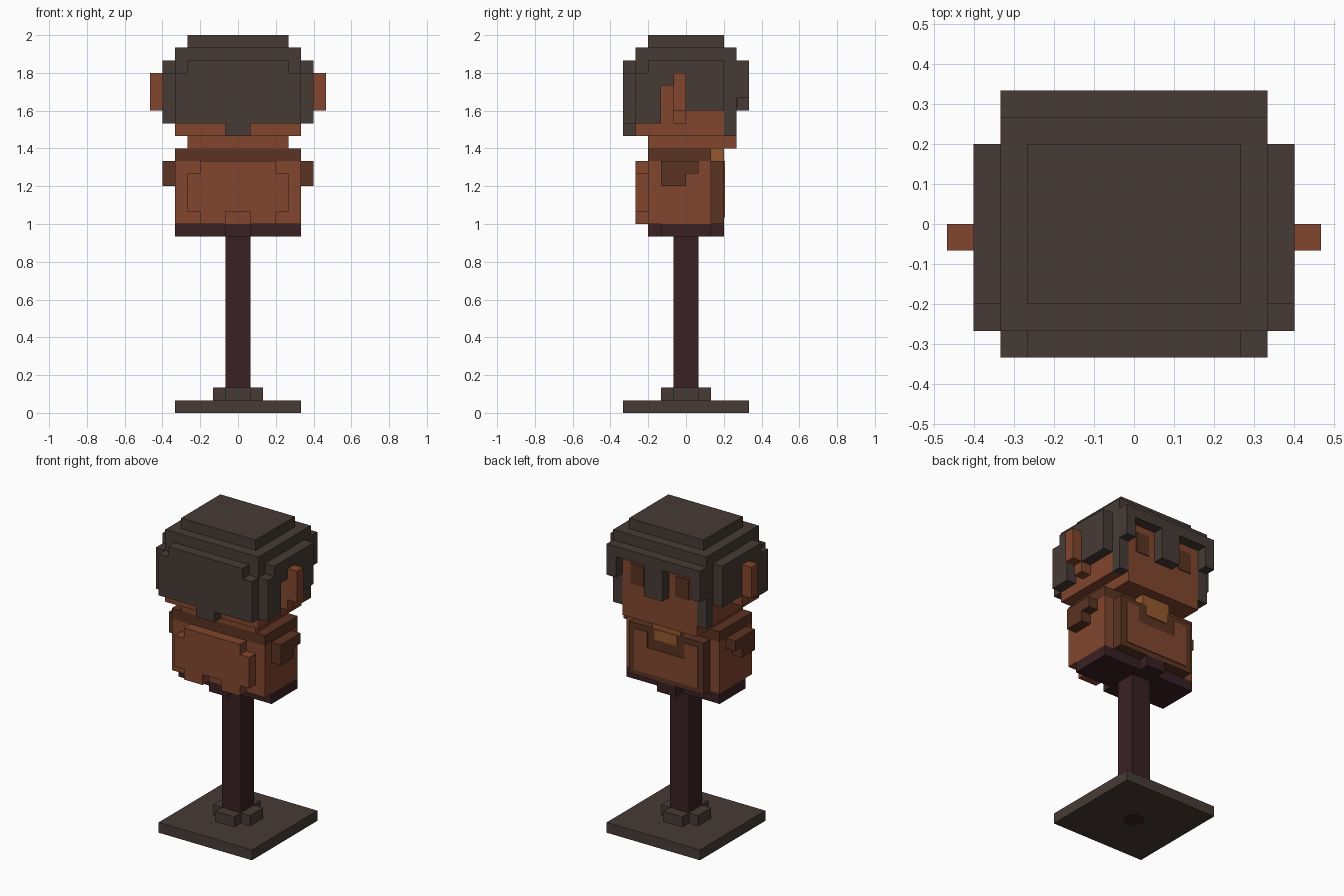
import bpy, bmesh, math
from mathutils import Matrix, Vector

if "Cube" in bpy.data.objects:
    bpy.data.objects.remove(bpy.data.objects["Cube"])

U = 1 / 15  # size of one block


def linear(h):
    out = []
    for i in (0, 2, 4):
        c = int(h[i:i + 2], 16) / 255
        out.append(c / 12.92 if c <= 0.04045 else ((c + 0.055) / 1.055) ** 2.4)
    return (*out, 1)


def material(name, h):
    m = bpy.data.materials.new(name)
    m.use_nodes = True
    m.diffuse_color = linear(h)
    b = m.node_tree.nodes["Principled BSDF"]
    b.inputs["Base Color"].default_value = linear(h)
    b.inputs["Roughness"].default_value = 0.9
    return m


CHARCOAL = material("charcoal", "473B35")
BROWN = material("warm brown", "82462D")
DARK = material("dark brown", "5B3322")
MAROON = material("dark maroon", "3A2124")
TAN = material("light tan", "96592F")


def part(name, mat, boxes, mirror=False):
    """Boxes are (x0, x1, y0, y1, z0, z1) in block units."""
    bm = bmesh.new()
    if mirror:
        boxes = boxes + [(-b[1], -b[0], *b[2:]) for b in boxes]
    for x0, x1, y0, y1, z0, z1 in boxes:
        centre = Vector((x0 + x1, y0 + y1, z0 + z1)) * (U / 2)
        size = Matrix.Diagonal(((x1 - x0) * U, (y1 - y0) * U, (z1 - z0) * U, 1))
        bmesh.ops.create_cube(bm, size=1, matrix=Matrix.Translation(centre) @ size)
    me = bpy.data.meshes.new(name)
    bm.to_mesh(me)
    bm.free()
    me.materials.append(mat)
    ob = bpy.data.objects.new(name, me)
    bpy.context.collection.objects.link(ob)
    return ob


# Stand
part("base_plate", CHARCOAL, [(-5, 5, -5, 5, 0, 1)])
part("base_collar", CHARCOAL, [(-2, 2, -1, 1, 1, 2), (-1, 1, -2, 2, 1, 2)])
part("pole", MAROON, [(-1, 1, -1, 1, 2, 14)])

# Dark disc under the base
bm = bmesh.new()
bmesh.ops.create_cone(bm, cap_ends=True, segments=8, radius1=U, radius2=U, depth=0.004,
                      matrix=Matrix.Translation((0, 0, 0.001)) @ Matrix.Rotation(math.pi / 8, 4, 'Z'))
me = bpy.data.meshes.new("base_disc")
bm.to_mesh(me)
bm.free()
me.materials.append(MAROON)
bpy.context.collection.objects.link(bpy.data.objects.new("base_disc", me))

# Body
part("waist", MAROON, [(-5, 5, -2, 2, 14, 15), (-1, 1, -3, 3, 14, 15)])
part("torso", BROWN, [(-5, 5, -3, 2, 15, 20)])
part("torso_back_panel", BROWN, [(-4, 4, -4, -3, 16, 19), (-3, 3, -4, -3, 19, 20),
                                 (-3, -1, -4, -3, 15, 16), (1, 3, -4, -3, 15, 16)])
part("torso_chest", DARK, [(-4, 4, 2, 3, 15, 20)])
part("chest_panel", BROWN, [(-3.4, 3.4, 3, 3.08, 15.5, 18),
                            (-3.4, -2, 3, 3.08, 18, 19.5), (2, 3.4, 3, 3.08, 18, 19.5)])
part("neckline", TAN, [(-1.2, 1.2, 3, 3.08, 19, 20)])
part("throat", TAN, [(-1.5, 1.5, 2, 3, 20, 21)])
part("shoulders", DARK, [(-5, 5, -3, 2, 20, 21)])
part("arm_stubs", DARK, [(5, 6, -2, 1, 19, 20), (5, 6, -2, 0, 18, 19)], mirror=True)

# Head
part("jaw", BROWN, [(-4, 4, -3, 4, 21, 22)])
part("head", BROWN, [(-5, 5, -4, 3, 22, 27), (-4, 4, 3, 4, 22, 27)])
part("ears", BROWN, [(5, 7, -1, 0, 24, 27), (5, 6, -1, 0, 23, 24)], mirror=True)
part("eyes", DARK, [(1.7, 3.1, 4, 4.08, 24.3, 26.3)], mirror=True)

# Hair
part("hair_top", CHARCOAL, [(-5, 5, -4, 4, 27, 29), (-4, 4, -3, 3, 29, 30)])
part("hair_back", CHARCOAL, [(-5, 5, -5, -4, 23, 27), (-4, 4, -5, -4, 27, 28),
                             (-1, 1, -5, -4, 22, 23)])
part("hair_sides", CHARCOAL, [(5, 6, -4, -2, 23, 27), (5, 6, -2, -1, 26, 27),
                              (5, 6, 0, 3, 24, 27), (5, 6, -3, 3, 27, 28)], mirror=True)
part("hair_fringe", CHARCOAL, [(-5, 5, 4, 5, 27, 28), (-1, 1, 4, 5, 24, 27)])
part("hair_corner_locks", CHARCOAL, [(4, 5, 4, 5, 25, 27), (4, 5, 3, 4, 22, 27)], mirror=True)
